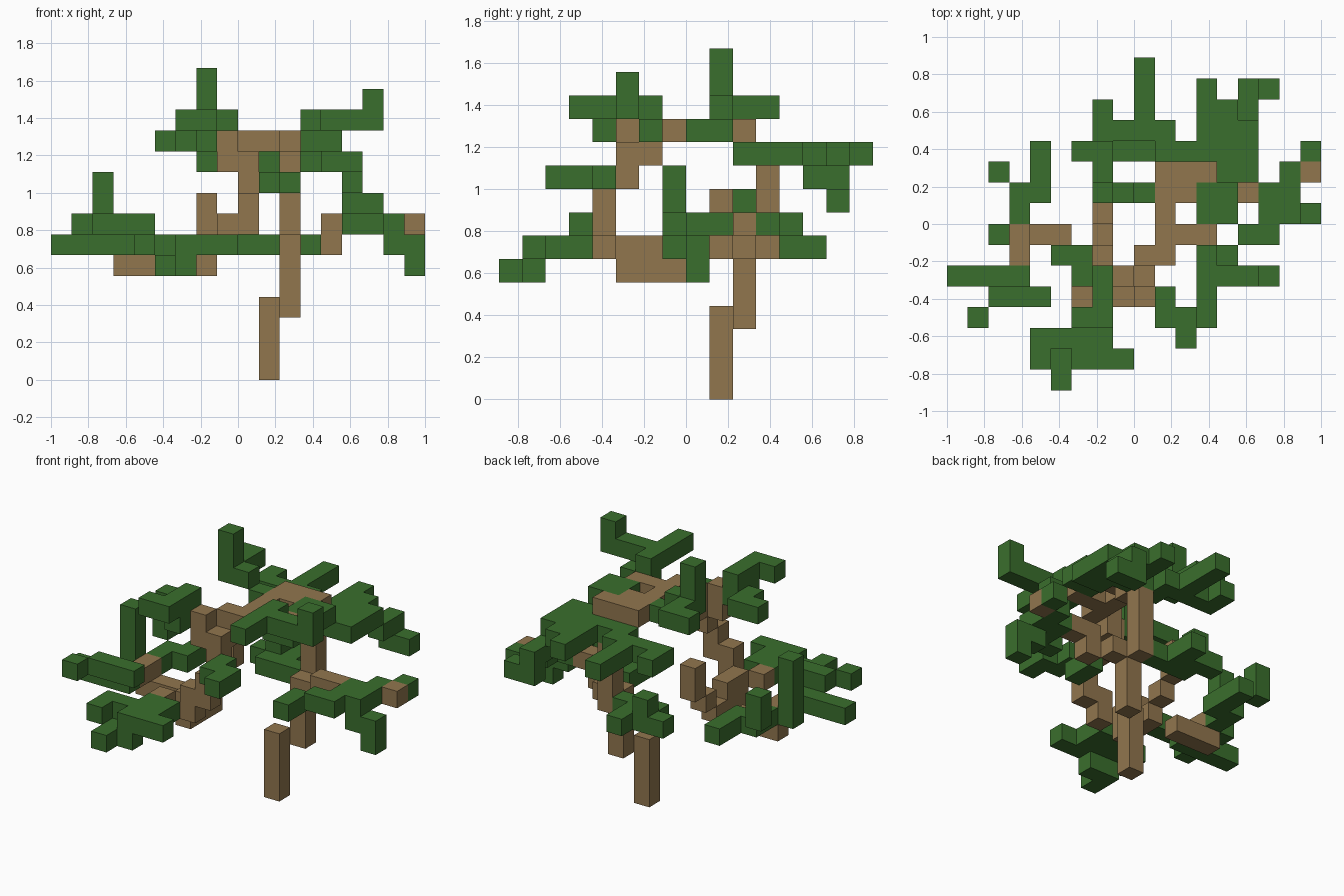
import bpy
import bmesh
from mathutils import Vector

cube = bpy.data.objects.get("Cube")
if cube:
    bpy.data.objects.remove(cube, do_unlink=True)

CELL = 1 / 9
STEPS = {"E": Vector((1, 0, 0)), "W": Vector((-1, 0, 0)),
         "N": Vector((0, 1, 0)), "S": Vector((0, -1, 0)),
         "U": Vector((0, 0, 1)), "D": Vector((0, 0, -1))}


def material(name, rgb):
    mat = bpy.data.materials.new(name)
    mat.use_nodes = True
    colour = (*rgb, 1)
    mat.diffuse_color = colour
    shader = mat.node_tree.nodes["Principled BSDF"]
    shader.inputs["Base Color"].default_value = colour
    shader.inputs["Roughness"].default_value = 0.9
    return mat


bark = material("bark_brown", (0.283, 0.181, 0.076))
leaf = material("leaf_green", (0.042, 0.156, 0.026))


def walk(start, moves):
    """Grow a chain of cells; a lowercase letter moves without placing one."""
    here = Vector(start)
    cells = [tuple(here)]
    for letter in moves:
        here = here + STEPS[letter.upper()]
        if letter.isupper():
            cells.append(tuple(here))
    return cells


# Each part: name, material, and growth paths
PARTS = [
    ("trunk", bark, [((10, 9, 0), "UUUeNUUUNUUUsUU")]),
    ("crown_bough", bark, [((12, 10, 11), "WWSSSSWDSDsDDW"),
                           ((8, 5, 10), "U"), ((11, 9, 11), ""),
                           ((11, 7, 11), "E")]),
    ("low_bough", bark, [((8, 4, 6), "wNNDSnNnUnUU"), ((6, 4, 6), "")]),
    ("left_bough", bark, [((5, 7, 5), "WWUS")]),
    ("right_bough", bark, [((12, 10, 6), "eSUE"), ((17, 10, 7), "")]),
    # Right side foliage
    ("right_leaves", leaf, [((14, 7, 7), "ENEDED"), ((15, 9, 7), "ENeN"),
                            ((16, 8, 7), ""), ((12, 8, 6), "S")]),
    # Crown foliage
    ("front_right_crown_leaves", leaf, [((13, 6, 11), "WUSSS"),
                                        ((13, 5, 12), "EEU")]),
    ("side_crown_leaves", leaf, [((12, 8, 11), "ENW")]),
    ("front_left_crown_leaves", leaf, [((5, 6, 11), "ESEUSSW"),
                                       ((7, 4, 11), "")]),
    ("top_spire_leaves", leaf, [((9, 9, 11), "wUWUUddNNW")]),
    ("back_crown_leaves", leaf, [((14, 10, 10), "WNWWWNWWWN"),
                                 ((9, 13, 10), "NN")]),
    ("back_right_crown_leaves", leaf, [((12, 12, 10), "NNsESEnDNDE"),
                                       ((14, 11, 10), "")]),
    # Middle foliage
    ("front_middle_leaves", leaf, [((10, 4, 9), "SES")]),
    ("back_middle_leaves", leaf, [((10, 11, 6), "WWNUdW"),
                                  ((9, 12, 6), "N")]),
    # Left side foliage
    ("left_spire_leaves", leaf, [((2, 7, 6), "UUU")]),
    ("left_back_leaves", leaf, [((3, 8, 6), "NENN"), ((2, 10, 7), "U")]),
    ("left_front_leaves", leaf, [((0, 5, 6), "EEE"),
                                 ((4, 4, 7), "WWwS")]),
    # Low front foliage
    ("low_front_leaves", leaf, [((8, 1, 6), "WNNWSSnWWS"),
                                ((6, 1, 5), "WS")]),
]

owner = {}
for index, (name, mat, paths) in enumerate(PARTS):
    for start, moves in paths:
        for cell in walk(start, moves):
            owner.setdefault(cell, index)


def corners(cell, step):
    """Four corners of the cell face looking along step, wound outwards."""
    side = Vector((step.y, step.z, step.x))
    up = step.cross(side)
    centre = Vector(cell) + (Vector((1, 1, 1)) + step) / 2
    centre -= Vector((9, 8, 0))
    return [(centre + (side * a + up * b) / 2) * CELL
            for a, b in ((-1, -1), (1, -1), (1, 1), (-1, 1))]


# Only exposed faces are made, then coplanar ones are joined
for index, (name, mat, paths) in enumerate(PARTS):
    bm = bmesh.new()
    for cell in (c for c, o in owner.items() if o == index):
        for step in STEPS.values():
            if tuple(Vector(cell) + step) not in owner:
                bm.faces.new([bm.verts.new(p) for p in corners(cell, step)])
    bmesh.ops.remove_doubles(bm, verts=bm.verts[:], dist=CELL / 100)
    bmesh.ops.dissolve_limit(bm, angle_limit=0.01, verts=bm.verts[:],
                             edges=bm.edges[:])
    mesh = bpy.data.meshes.new(name)
    bm.to_mesh(mesh)
    bm.free()
    mesh.materials.append(mat)
    bpy.context.collection.objects.link(bpy.data.objects.new(name, mesh))
